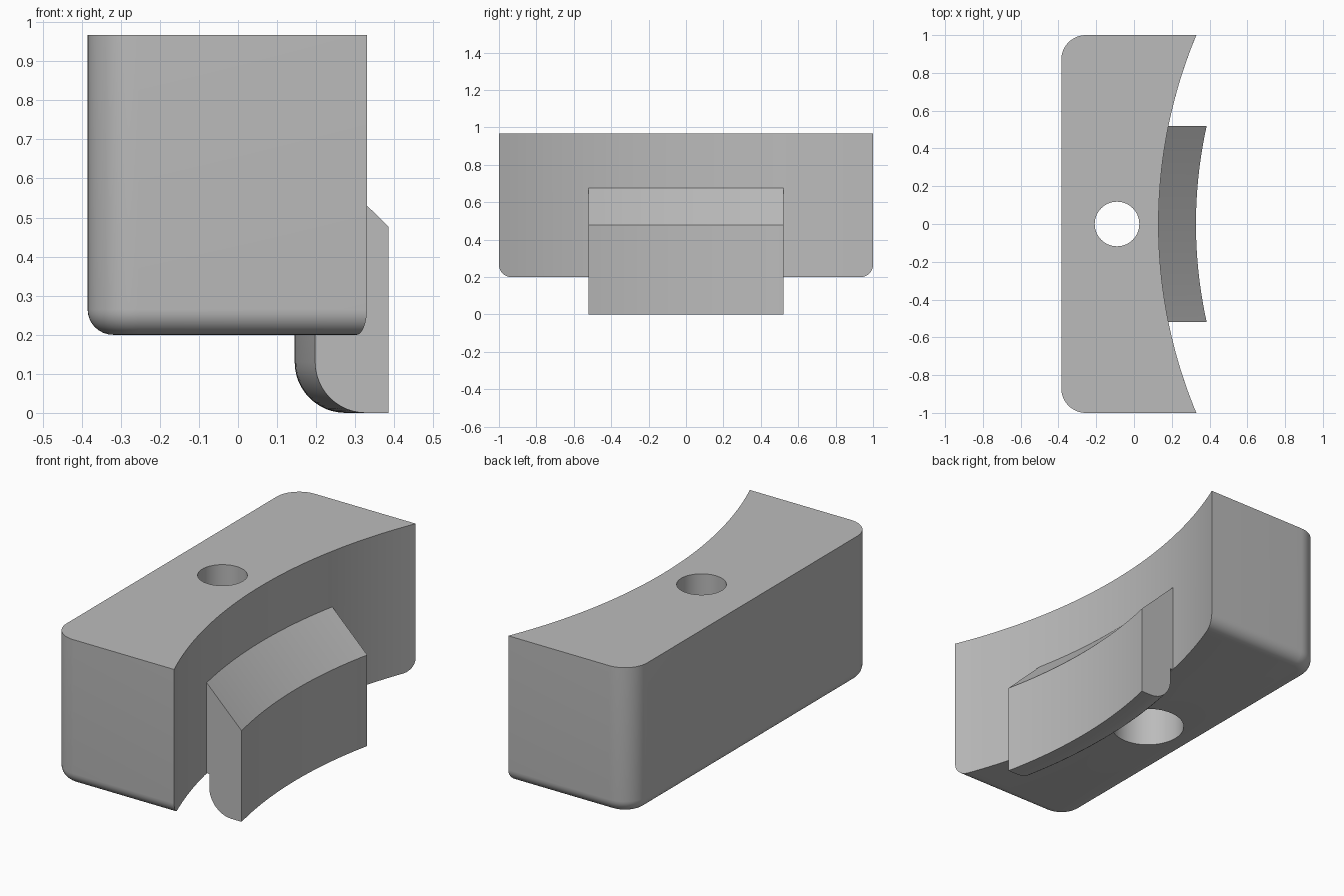
import bpy, bmesh, math

if "Cube" in bpy.data.objects:
    bpy.data.objects.remove(bpy.data.objects["Cube"])

grey = bpy.data.materials.new("light grey")
grey.use_nodes = True
colour = (0.5, 0.5, 0.5, 1)
grey.diffuse_color = colour
grey.node_tree.nodes["Principled BSDF"].inputs["Base Color"].default_value = colour

BASE, TOP, BACK = 0.2, 0.967, -0.385
CORNER, FILLET = 0.13, 0.065


def arc_x(start, radius, y):
    """x of a shallow arc that is lowest at y = 0"""
    return start + radius - math.sqrt(radius * radius - y * y)


def inner_x(y):
    return arc_x(0.13, 2.6, y)


def outer_x(y):
    return arc_x(0.328, 2.4, y)


def loft(name, rings):
    """Skin a list of equal closed rings and cap both ends"""
    bm = bmesh.new()
    loops = [[bm.verts.new(p) for p in ring] for ring in rings]
    n = len(loops[0])
    for a, b in zip(loops, loops[1:]):
        for i in range(n):
            j = (i + 1) % n
            bm.faces.new((a[i], a[j], b[j], b[i]))
    bm.faces.new(loops[0][::-1])
    bm.faces.new(loops[-1])
    bmesh.ops.recalc_face_normals(bm, faces=bm.faces[:])
    mesh = bpy.data.meshes.new(name)
    bm.to_mesh(mesh)
    bm.free()
    mesh.materials.append(grey)
    obj = bpy.data.objects.new(name, mesh)
    bpy.context.collection.objects.link(obj)
    return obj


def smooth(obj):
    bpy.ops.object.select_all(action="DESELECT")
    obj.select_set(True)
    bpy.context.view_layer.objects.active = obj
    bpy.ops.object.shade_smooth_by_angle(angle=math.radians(30))


def block_ring(z, inset):
    """Block outline: concave front arc and two rounded back corners"""
    half = 1 - inset
    ys = [half * (i / 24 - 1) for i in range(49)]
    ring = [(inner_x(y), y, z) for y in ys]
    r = CORNER - inset
    for side, start in ((1, 90), (-1, 180)):
        for k in range(13):
            a = math.radians(start + 90 * k / 12)
            ring.append((BACK + CORNER + r * math.cos(a),
                         side * (1 - CORNER) + r * math.sin(a), z))
    return ring


# Main block with its rounded bottom rim
rings = []
for k in range(9):
    a = math.radians(90 * k / 8)
    rings.append(block_ring(BASE + FILLET * (1 - math.cos(a)),
                            FILLET * (1 - math.sin(a))))
rings.append(block_ring(TOP, 0))
block = loft("block", rings)


# Screw hole and wider recess for the screw head underneath
def drill(name, radius, low, high):
    bpy.ops.mesh.primitive_cylinder_add(
        vertices=64, radius=radius, depth=high - low,
        location=(-0.09, 0, (low + high) / 2))
    cutter = bpy.context.object
    cutter.name = name
    cutter.data.materials.append(grey)
    cutter.hide_render = True
    mod = block.modifiers.new(name, "BOOLEAN")
    mod.operation = "DIFFERENCE"
    mod.solver = "EXACT"
    mod.object = cutter
    bpy.context.view_layer.objects.active = block
    bpy.ops.object.modifier_apply(modifier=name)
    bpy.data.objects.remove(cutter)


drill("screw_hole", 0.118, 0, 1.2)
drill("head_recess", 0.18, 0, 0.6)
smooth(block)


# Curved hook lip: sloping top, rounded lower inside edge
def lip_ring(y):
    xi, xo = inner_x(y), outer_x(y)
    root, face = xi - 0.02, xi + 0.015
    ring = [(xo, y, 0), (xo, y, 0.477), (xi, y, 0.675), (root, y, 0.675),
            (root, y, BASE + 0.005), (face, y, BASE)]
    r = 0.13
    for k in range(13):
        a = math.radians(180 + 90 * k / 12)
        ring.append((face + r + r * math.cos(a), y, r + r * math.sin(a)))
    return ring


lip = loft("hook_lip", [lip_ring(0.52 * (i / 16 - 1)) for i in range(33)])
smooth(lip)
